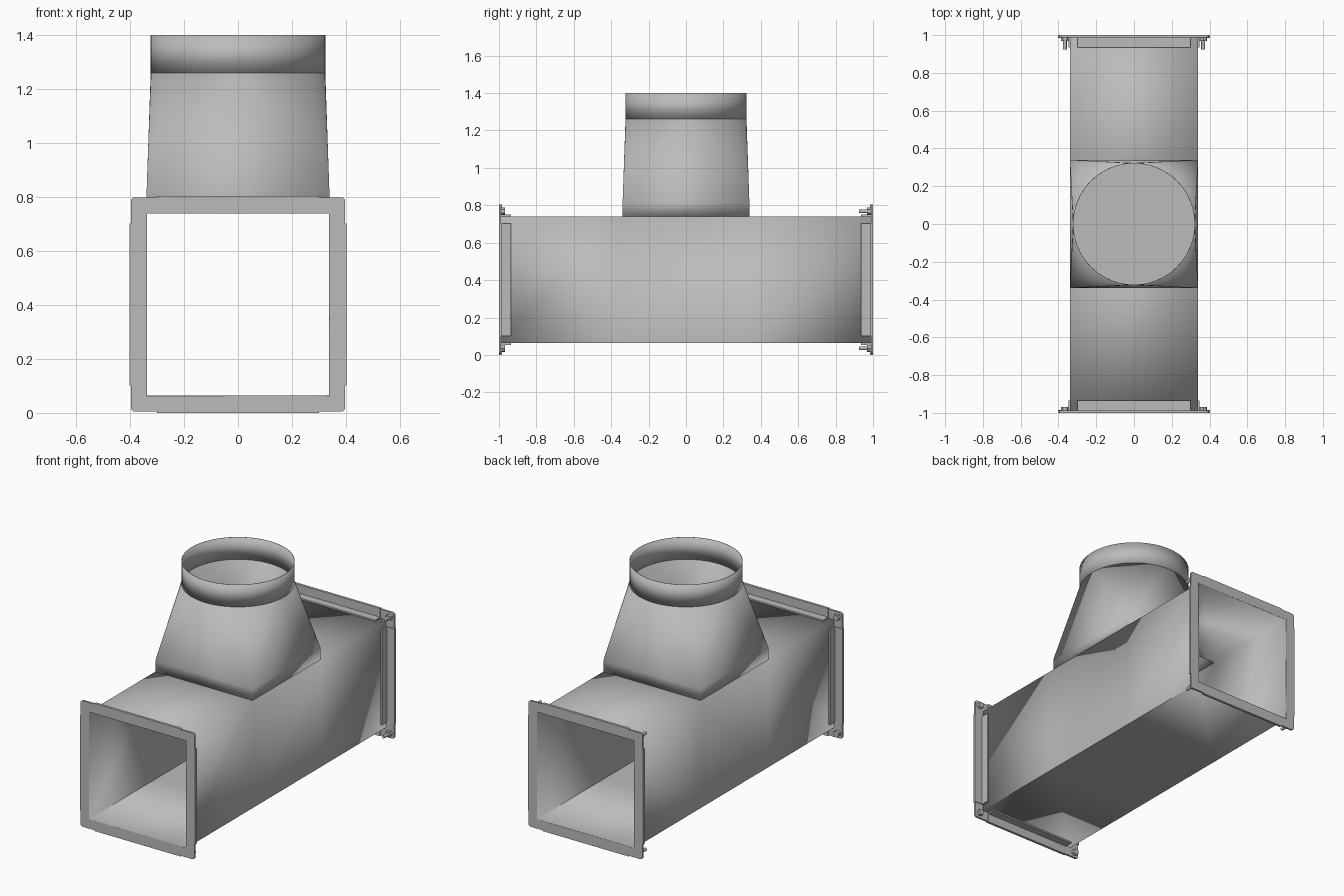
import bpy, bmesh, math
from mathutils import Matrix, Vector

cube = bpy.data.objects.get("Cube")
if cube:
    bpy.data.objects.remove(cube, do_unlink=True)

# Galvanised sheet colour
GREY = (0.5, 0.5, 0.5, 1)
mat = bpy.data.materials.new("galvanised grey")
mat.use_nodes = True
mat.diffuse_color = GREY
mat.node_tree.nodes["Principled BSDF"].inputs["Base Color"].default_value = GREY

MID = 0.402      # height of the duct axis
HALF = 0.338     # half width of the duct
RIM = 0.402      # half width over the flange strips
LIP = 0.81       # top of the square collar
NECK, TOP, RAD = 1.26, 1.4, 0.322
SEG = 64


def finish(name, bm, sheet=0, angle=20):
    """Turn a bmesh into a shaded object; sheet adds metal thickness."""
    bmesh.ops.remove_doubles(bm, verts=bm.verts, dist=0.0001)
    bmesh.ops.recalc_face_normals(bm, faces=bm.faces)
    mesh = bpy.data.meshes.new(name)
    bm.to_mesh(mesh)
    bm.free()
    mesh.materials.append(mat)
    ob = bpy.data.objects.new(name, mesh)
    bpy.context.collection.objects.link(ob)
    if sheet:
        mod = ob.modifiers.new("thickness", "SOLIDIFY")
        mod.thickness, mod.offset = sheet, 0
    bpy.ops.object.select_all(action="DESELECT")
    ob.select_set(True)
    bpy.context.view_layer.objects.active = ob
    bpy.ops.object.shade_smooth_by_angle(angle=math.radians(angle))
    return ob


def face(bm, pts):
    bm.faces.new([bm.verts.new(p) for p in pts])


def prism(bm, pts, offset):
    """Extrude a closed outline along an offset."""
    base = bm.faces.new([bm.verts.new(p) for p in pts])
    geo = bmesh.ops.extrude_face_region(bm, geom=[base], use_keep_orig=True)["geom"]
    bmesh.ops.translate(bm, vec=offset, verts=[v for v in geo if isinstance(v, bmesh.types.BMVert)])


def place(bm, end, turn):
    """Turn a part about the duct axis and move it to the front or back end."""
    rot = Matrix.Rotation(turn * math.pi / 2, 4, "Y")
    flip = Matrix.Scale(end, 4, Vector((0, 1, 0)))
    bm.transform(Matrix.Translation((0, 0, MID)) @ flip @ rot)


# Square duct, open at both ends and under the branch
bm = bmesh.new()
low, high = MID - HALF, MID + HALF
stops = (-1, -HALF, HALF, 1)
for a, b in zip(stops, stops[1:]):
    for x in (-HALF, HALF):
        face(bm, [(x, a, low), (x, b, low), (x, b, high), (x, a, high)])
    for z in (low, high):
        if z == low or a != -HALF:
            face(bm, [(-HALF, a, z), (HALF, a, z), (HALF, b, z), (-HALF, b, z)])
finish("duct_body", bm, 0.003)

# Square-to-round transition: lip, flat triangles and corner fans
bm = bmesh.new()
ring = [(RAD * math.cos(i * math.tau / SEG), RAD * math.sin(i * math.tau / SEG)) for i in range(SEG + 1)]
corners = [(HALF, HALF), (-HALF, HALF), (-HALF, -HALF), (HALF, -HALF)]
q = SEG // 4
for k, c in enumerate(corners):
    prev = corners[k - 1]
    face(bm, [(*prev, high), (*c, high), (*c, LIP), (*prev, LIP)])
    face(bm, [(*prev, LIP), (*c, LIP), (*ring[k * q], NECK)])
    for i in range(k * q, (k + 1) * q):
        face(bm, [(*c, LIP), (*ring[i + 1], NECK), (*ring[i], NECK)])
finish("branch_transition", bm, 0.003, 12)

# Round collar
bm = bmesh.new()
for a, b in zip(ring, ring[1:]):
    face(bm, [(*a, NECK), (*b, NECK), (*b, TOP), (*a, TOP)])
finish("branch_collar", bm, 0.003)

# Flanges at both ends
for end, side in ((-1, "front"), (1, "back")):
    for turn in range(4):
        # Angle strip along one edge
        bm = bmesh.new()
        outline = [(1, HALF), (1, RIM), (0.984, RIM), (0.984, 0.348), (0.935, 0.348), (0.935, HALF)]
        prism(bm, [(-0.3, y, z) for y, z in outline], (0.6, 0, 0))
        place(bm, end, turn)
        finish(f"{side}_flange_strip_{turn + 1}", bm)

        # L-shaped corner plate with a rounded outer corner
        bm = bmesh.new()
        edge, r = 0.397, 0.015
        arc = [(edge - r + r * math.cos(t * math.pi / 8), edge - r + r * math.sin(t * math.pi / 8)) for t in range(5)]
        outline = [(0.3, HALF), (HALF, HALF), (HALF, 0.3), (edge, 0.3)] + arc + [(0.3, edge)]
        prism(bm, [(x, 1, z) for x, z in outline], (0, -0.012, 0))
        place(bm, end, turn)
        finish(f"{side}_flange_corner_{turn + 1}", bm, 0, 30)

        # Hex head behind the plate, with a long shank at the back end
        bm = bmesh.new()
        parts = [(6, 0.02, 0.968, 0.99)]
        if end > 0:
            parts.append((16, 0.01, 0.925, 0.975))
        for sides, rad, y0, y1 in parts:
            move = Matrix.Translation((0.366, (y0 + y1) / 2, 0.366)) @ Matrix.Rotation(math.pi / 2, 4, "X")
            bmesh.ops.create_cone(bm, cap_ends=True, segments=sides, radius1=rad, radius2=rad, depth=y1 - y0, matrix=move)
        place(bm, end, turn)
        finish(f"{side}_bolt_{turn + 1}", bm, 0, 30)
